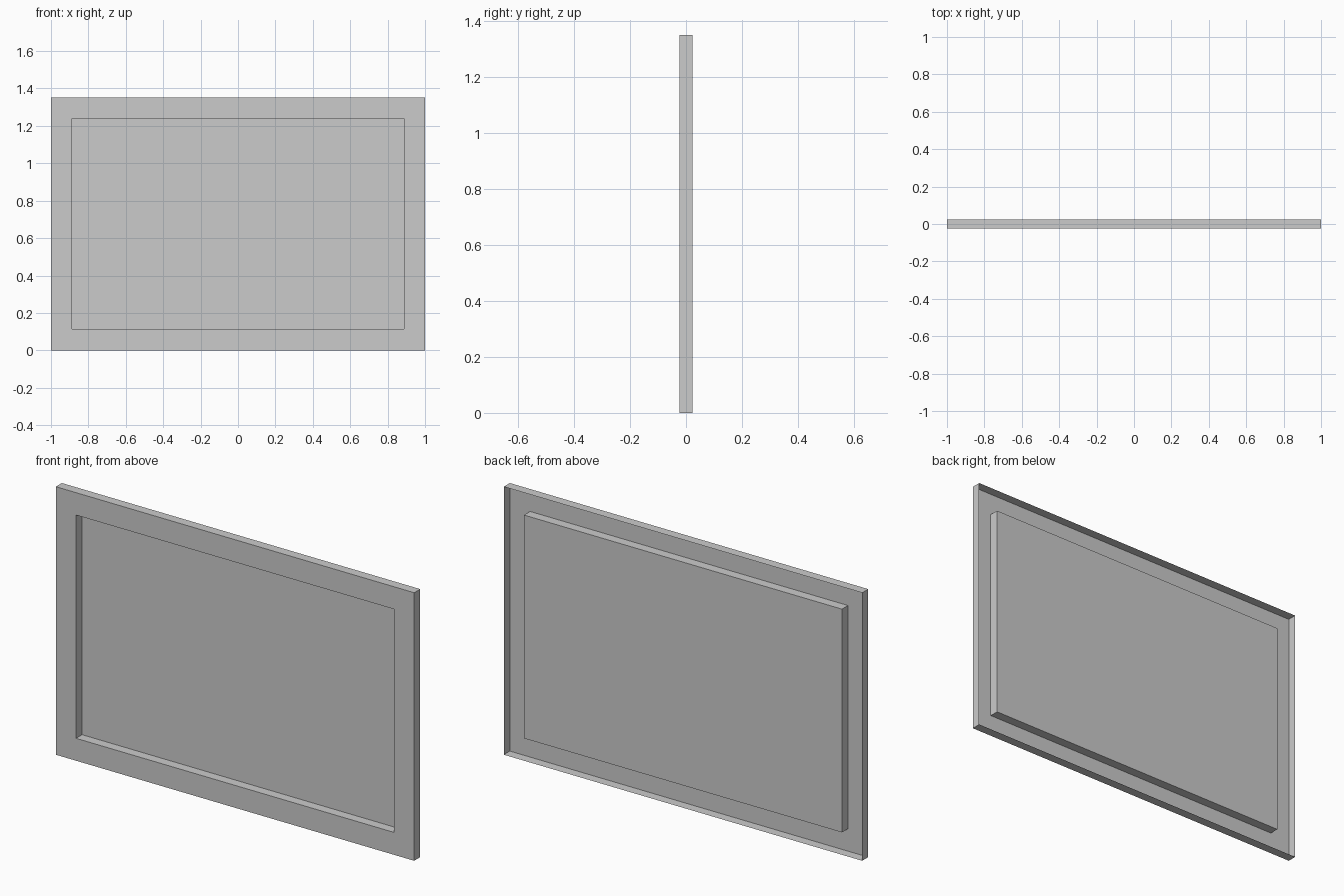
import bpy, bmesh

if "Cube" in bpy.data.objects:
    bpy.data.objects.remove(bpy.data.objects["Cube"])

W, H, D = 2.0, 1.352, 0.048   # overall width, height, depth
BORDER = 0.113                # width of the frame border


def rect(bm, inset, y):
    """Rectangular loop, counter-clockwise as seen from the front."""
    x, z0, z1 = W / 2 - inset, inset, H - inset
    return [bm.verts.new(p) for p in ((-x, y, z0), (x, y, z0), (x, y, z1), (-x, y, z1))]


def build(name, profile, cap=False):
    """Bridge rectangles given as (inset, y); optionally fill the last one."""
    bm = bmesh.new()
    loops = [rect(bm, *p) for p in profile]
    for a, b in zip(loops, loops[1:]):
        for i in range(4):
            j = (i + 1) % 4
            bm.faces.new((a[i], a[j], b[j], b[i]))
    if cap:
        bm.faces.new(loops[-1])
    mesh = bpy.data.meshes.new(name)
    bm.to_mesh(mesh)
    bm.free()
    obj = bpy.data.objects.new(name, mesh)
    bpy.context.collection.objects.link(obj)
    return obj


front, back = -D / 2, D / 2

# Outer skirt and flat front border, open at the back
build("frame", [(0, back), (0, front), (BORDER, front)])

# Recessed tray: straight walls and the flat panel
build("recessed_panel", [(BORDER, front), (BORDER, back)], cap=True)
